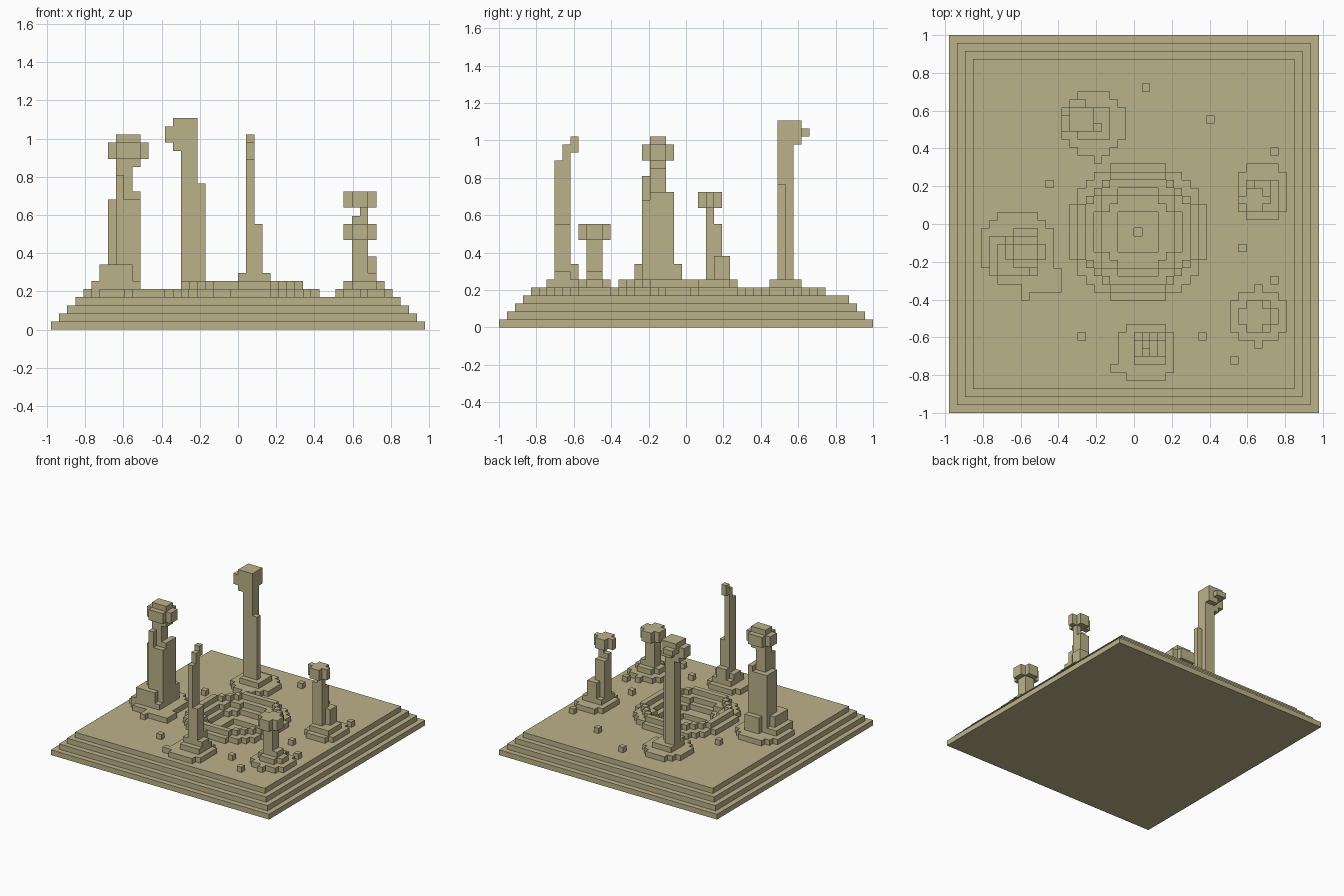
import bpy, bmesh
from mathutils import Vector

cube = bpy.data.objects.get("Cube")
if cube:
    bpy.data.objects.remove(cube, do_unlink=True)

NX, NY = 46, 47          # footprint in blocks
UNIT = 2 / NY            # block size
GROUND = 4               # terrace top, in blocks

sand = bpy.data.materials.new("sandstone")
sand.use_nodes = True
sand.diffuse_color = (0.5, 0.445, 0.255, 1)
sand.node_tree.nodes["Principled BSDF"].inputs["Base Color"].default_value = sand.diffuse_color


def slab(i, j, width, depth, bottom, top):
    """Solid box of blocks with its low corner at column i, row j."""
    return {(x, y, z) for x in range(i, i + width)
            for y in range(j, j + depth) for z in range(bottom, top)}


def column(i, j, width, depth, height):
    """Box of blocks standing on the terrace."""
    return slab(i, j, width, depth, GROUND, GROUND + height)


def cap(i, j, width, depth, bottom):
    """Two-block-thick overhanging cap with its corners worn away."""
    return (slab(i, j + 1, width, depth - 2, bottom, bottom + 2)
            | slab(i + 1, j, width - 2, depth, bottom, bottom + 2))


def mound(ci, cj, radius):
    """Round one-block layer of rubble."""
    centre = Vector((ci - 0.5, cj - 0.5))
    return {(x, y, GROUND) for x in range(NX) for y in range(NY)
            if (Vector((x, y)) - centre).length <= radius}


def build(name, *parts):
    """Mesh the outer skin of the joined sets of blocks."""
    cells = set().union(*parts)
    bm = bmesh.new()
    verts = {}

    def corner(p):
        if p not in verts:
            verts[p] = bm.verts.new(((p[0] - NX / 2) * UNIT, (p[1] - NY / 2) * UNIT, p[2] * UNIT))
        return verts[p]

    for cell in cells:
        for axis in range(3):
            for side in (0, 1):
                neighbour = list(cell)
                neighbour[axis] += 2 * side - 1
                if tuple(neighbour) in cells:
                    continue
                a, b = (axis + 1) % 3, (axis + 2) % 3
                ring = []
                for da, db in ((0, 0), (1, 0), (1, 1), (0, 1)):
                    p = list(cell)
                    p[axis] += side
                    p[a] += da
                    p[b] += db
                    ring.append(corner(tuple(p)))
                bm.faces.new(ring if side else ring[::-1])
    mesh = bpy.data.meshes.new(name)
    bm.to_mesh(mesh)
    bm.free()
    mesh.materials.append(sand)
    bpy.context.collection.objects.link(bpy.data.objects.new(name, mesh))


# Stepped terrace with a raised-rim crater sunk into it
RING_RADII = (0.6, 2.9, 4.7, 5.7, 6.75, 7.75, 8.7)
terrace = set()
for i in range(NX):
    for j in range(NY):
        height = min(GROUND, 1 + min(i, j, NX - 1 - i, NY - 1 - j))
        distance = Vector((i - 23, j - 22)).length
        for level, radius in enumerate(RING_RADII, 1):
            if distance <= radius:
                height = min(level, 12 - level)   # floor rises to the rim, then falls
                break
        terrace |= slab(i, j, 1, 1, 0, height)
build("terrace_with_crater", terrace)

# Rubble mounds with ragged edges
build("left_mound", mound(8.5, 20.5, 4.7), column(9, 15, 5, 3, 1), column(9, 14, 1, 1, 1))
build("back_mound", mound(18, 36, 4.2), column(17, 32, 3, 2, 1), column(18, 31, 1, 1, 1))
build("front_mound", mound(24.5, 7.5, 3.75))
build("right_back_mound", mound(39, 27.5, 3.4))
build("right_front_mound", mound(38.5, 12, 3.5))

# Left pillar: stepped foot, split shaft, wide cap with a crown
build("left_pillar",
      column(5, 17, 6, 5, 2), column(6, 17, 4, 4, 4), column(8, 21, 3, 2, 4),
      column(8, 18, 3, 3, 12), column(7, 19, 3, 3, 12), column(10, 19, 1, 3, 13),
      column(8, 18, 1, 2, 15), column(8, 19, 2, 2, 17), slab(8, 19, 3, 2, 20, 21),
      cap(7, 18, 5, 4, 21), slab(8, 19, 3, 2, 23, 24))

# Back pillar: tall shaft with a buttress and a hooked head
build("back_pillar",
      column(16, 34, 4, 4, 2), column(16, 35, 2, 2, 22), column(18, 35, 1, 1, 14),
      slab(15, 35, 3, 3, 24, 26), slab(15, 35, 1, 2, 22, 24),
      slab(14, 35, 1, 2, 23, 25), slab(15, 38, 2, 1, 24, 25), slab(16, 37, 2, 1, 23, 24))

# Front pillar: thin spire leaning back at the tip
build("front_pillar",
      column(23, 6, 4, 4, 2), column(23, 7, 4, 2, 3), column(24, 7, 2, 3, 4),
      column(25, 7, 1, 2, 9), column(24, 7, 1, 2, 17),
      slab(24, 8, 1, 1, 21, 23), slab(24, 9, 1, 1, 22, 24))

# Right pillars: short shafts under worn caps
build("right_back_pillar",
      column(37, 25, 4, 4, 2), column(38, 27, 2, 2, 5), column(37, 27, 2, 1, 9),
      column(37, 26, 2, 1, 10), slab(38, 26, 1, 1, 14, 15), cap(36, 25, 4, 3, 15))
build("right_front_pillar",
      column(36, 11, 5, 2, 2), column(37, 10, 3, 4, 2), column(37, 11, 3, 2, 3),
      column(37, 11, 2, 2, 7), cap(36, 10, 4, 4, 11))

# Loose single-block stones
STONES = ((24, 40), (32, 36), (40, 32), (12, 28), (36, 20),
          (40, 16), (31, 9), (35, 6), (16, 9), (20, 5))
build("loose_stones", *(column(i, j, 1, 1, 1) for i, j in STONES))
